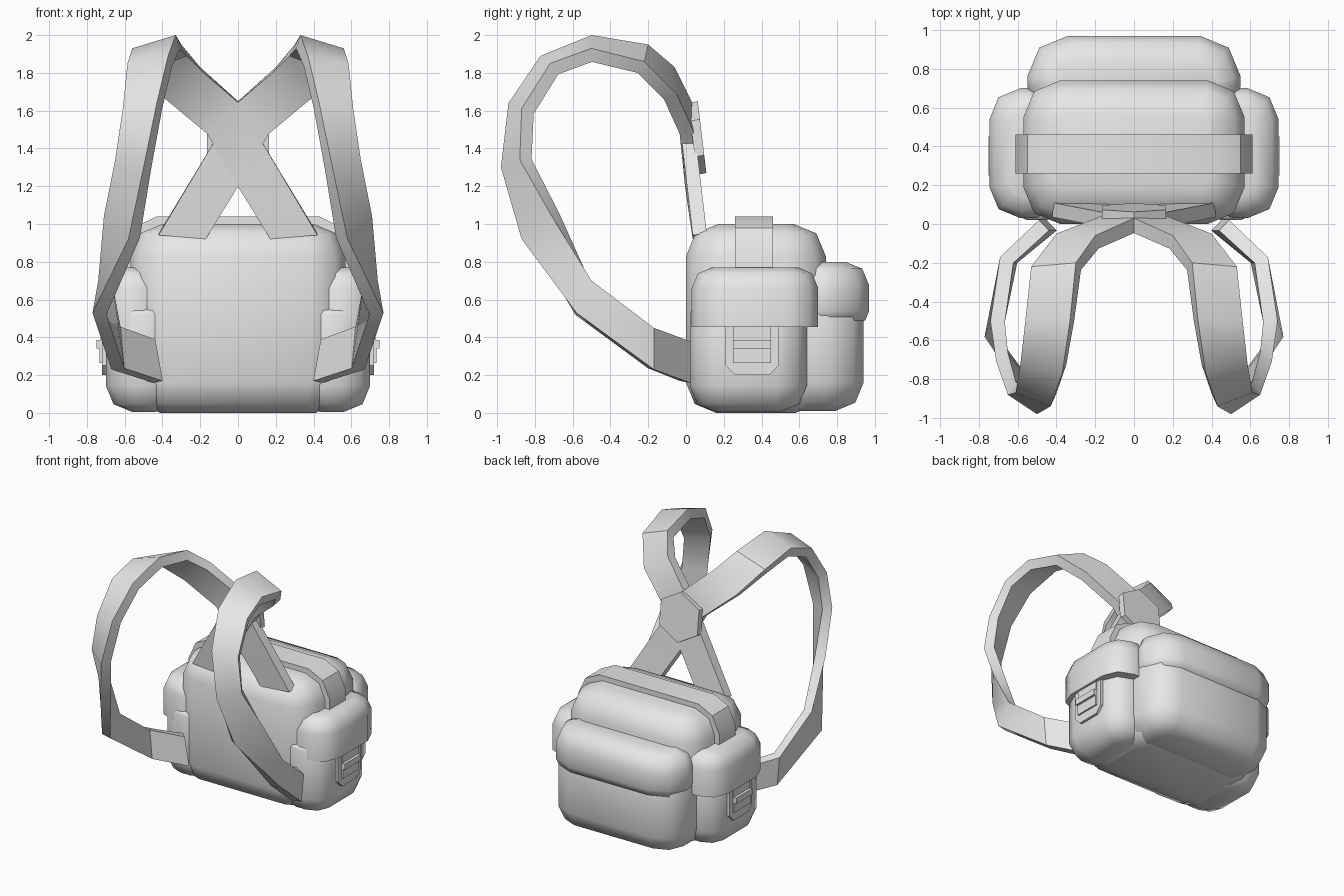
import bpy, bmesh, math
from mathutils import Vector

cube = bpy.data.objects.get("Cube")
if cube:
    bpy.data.objects.remove(cube, do_unlink=True)

GREY = (0.8, 0.8, 0.8, 1.0)
fabric = bpy.data.materials.new("light_grey")
fabric.use_nodes = True
fabric.diffuse_color = GREY
fabric.node_tree.nodes["Principled BSDF"].inputs["Base Color"].default_value = GREY


def finish(bm, name, angle=50):
    """Turn a bmesh into a shaded object."""
    bmesh.ops.recalc_face_normals(bm, faces=bm.faces)
    mesh = bpy.data.meshes.new(name)
    bm.to_mesh(mesh)
    bm.free()
    mesh.materials.append(fabric)
    ob = bpy.data.objects.new(name, mesh)
    bpy.context.collection.objects.link(ob)
    bpy.ops.object.select_all(action='DESELECT')
    ob.select_set(True)
    bpy.context.view_layer.objects.active = ob
    bpy.ops.object.shade_smooth_by_angle(angle=math.radians(angle))
    return ob


def round_edges(bm, edges, radius):
    if radius > 0:
        bmesh.ops.bevel(bm, geom=edges, offset=radius, offset_type='OFFSET',
                        segments=2, profile=0.5, affect='EDGES', clamp_overlap=True)


def soft_box(name, lo, hi, corner, top, bottom):
    """Box with separate roundings for upright, top and bottom edges."""
    bm = bmesh.new()
    bmesh.ops.create_cube(bm, size=1)
    for v in bm.verts:
        v.co = Vector([lo[i] if v.co[i] < 0 else hi[i] for i in range(3)])
    round_edges(bm, [e for e in bm.edges
                     if abs(e.verts[0].co.z - e.verts[1].co.z) > 0.01], corner)
    for z, radius in ((hi[2], top), (lo[2], bottom)):
        rim = [e for e in bm.edges if all(abs(v.co.z - z) < 1e-4 for v in e.verts)]
        round_edges(bm, rim, radius)
    return finish(bm, name)


def prism(name, points, offset):
    """Extrude a flat outline of 3D points along an offset."""
    bm = bmesh.new()
    face = bm.faces.new([bm.verts.new(p) for p in points])
    ext = bmesh.ops.extrude_face_region(bm, geom=[face], use_keep_orig=True)
    moved = [g for g in ext["geom"] if isinstance(g, bmesh.types.BMVert)]
    bmesh.ops.translate(bm, verts=moved, vec=offset)
    return finish(bm, name, 30)


def ribbon(name, stations, thick):
    """Thick band through pairs of edge points, thickened to its inner side."""
    bm = bmesh.new()
    pairs = [(Vector(a), Vector(b)) for a, b in stations]
    mids = [(a + b) / 2 for a, b in pairs]
    rings = []
    for i, (a, b) in enumerate(pairs):
        ahead = mids[min(i + 1, len(mids) - 1)] - mids[max(i - 1, 0)]
        inward = (b - a).cross(ahead).normalized() * thick
        rings.append([bm.verts.new(p) for p in (a, b, b + inward, a + inward)])
    for r, s in zip(rings, rings[1:]):
        for k in range(4):
            n = (k + 1) % 4
            bm.faces.new((r[k], r[n], s[n], s[k]))
    bm.faces.new(rings[0])
    bm.faces.new(rings[-1])
    return finish(bm, name, 35)


def mirrored(ob, name):
    """Copy an object across x = 0."""
    bm = bmesh.new()
    bm.from_mesh(ob.data)
    for v in bm.verts:
        v.co.x *= -1
    return finish(bm, name, 50 if "pocket" in name else 35)


# Main bag and rear pocket with its flap
soft_box("main_body", (-0.57, 0, 0), (0.57, 0.74, 1.0), 0.19, 0.17, 0.16)
soft_box("rear_pocket", (-0.54, 0.4, 0.01), (0.54, 0.94, 0.6), 0.19, 0.05, 0.15)
soft_box("rear_pocket_flap", (-0.55, 0.5, 0.47), (0.55, 0.97, 0.8), 0.21, 0.13, 0.07)

# Band over the top of the bag
half = [(0.61, 0.72), (0.61, 0.85), (0.55, 0.98), (0.43, 1.04)]
arch = half + [(-x, z) for x, z in reversed(half)]
prism("top_band", [(x, 0.26, z) for x, z in arch], (0, 0.2, 0))

# Shoulder strap: from the far lower arm, through the crossing, around the loop
strap_path = [
    ((-0.42, 0.11, 0.95), (-0.17, 0.11, 0.93)),
    ((-0.16, 0.06, 1.38), (0.0, 0.07, 1.2)),
    ((0.0, 0.03, 1.65), (0.17, 0.04, 1.49)),
    ((0.2, -0.06, 1.83), (0.4, -0.05, 1.69)),
    ((0.3, -0.2, 1.95), (0.53, -0.22, 1.86)),
    ((0.33, -0.5, 2.0), (0.56, -0.5, 1.93)),
    ((0.37, -0.77, 1.89), (0.585, -0.72, 1.85)),
    ((0.43, -0.94, 1.64), (0.61, -0.87, 1.61)),
    ((0.5, -0.98, 1.3), (0.65, -0.88, 1.34)),
    ((0.58, -0.87, 0.92), (0.71, -0.71, 1.04)),
    ((0.77, -0.58, 0.53), (0.74, -0.5, 0.7)),
    ((0.67, -0.17, 0.23), (0.69, -0.17, 0.45)),
    ((0.45, 0.02, 0.16), (0.49, 0.02, 0.38)),
]
left_parts = [ribbon("left_shoulder_strap", strap_path, 0.075)]

# Six-sided patch where the straps cross
patch = []
for k in range(6):
    a = math.radians(60 * k + 30)
    z = 0.19 * math.sin(a)
    patch.append((0.19 * math.cos(a), 0.035 - 0.12 * z, 1.45 + z))
prism("crossing_patch", patch, (0, 0.05, 0.01))

# Side pocket, flap and buckle on the left, then mirrored
left_parts += [
    soft_box("left_side_pocket", (0.3, 0.02, 0.005), (0.7, 0.64, 0.55), 0.15, 0.03, 0.14),
    soft_box("left_side_pocket_flap", (0.35, 0.03, 0.455), (0.745, 0.7, 0.77), 0.16, 0.11, 0),
]
tab = [(0.21, 0.47), (0.49, 0.47), (0.49, 0.25), (0.44, 0.2), (0.26, 0.2), (0.21, 0.25)]
left_parts += [
    prism("left_buckle_plate", [(0.68, y, z) for y, z in tab], (0.04, 0, 0)),
    soft_box("left_buckle_tongue", (0.69, 0.25, 0.265), (0.732, 0.45, 0.385), 0, 0, 0),
    soft_box("left_buckle_bar", (0.7, 0.25, 0.34), (0.75, 0.45, 0.385), 0, 0, 0),
    soft_box("left_buckle_webbing", (0.69, 0.25, 0.38), (0.728, 0.45, 0.46), 0, 0, 0),
]
for part in left_parts:
    mirrored(part, part.name.replace("left", "right"))
